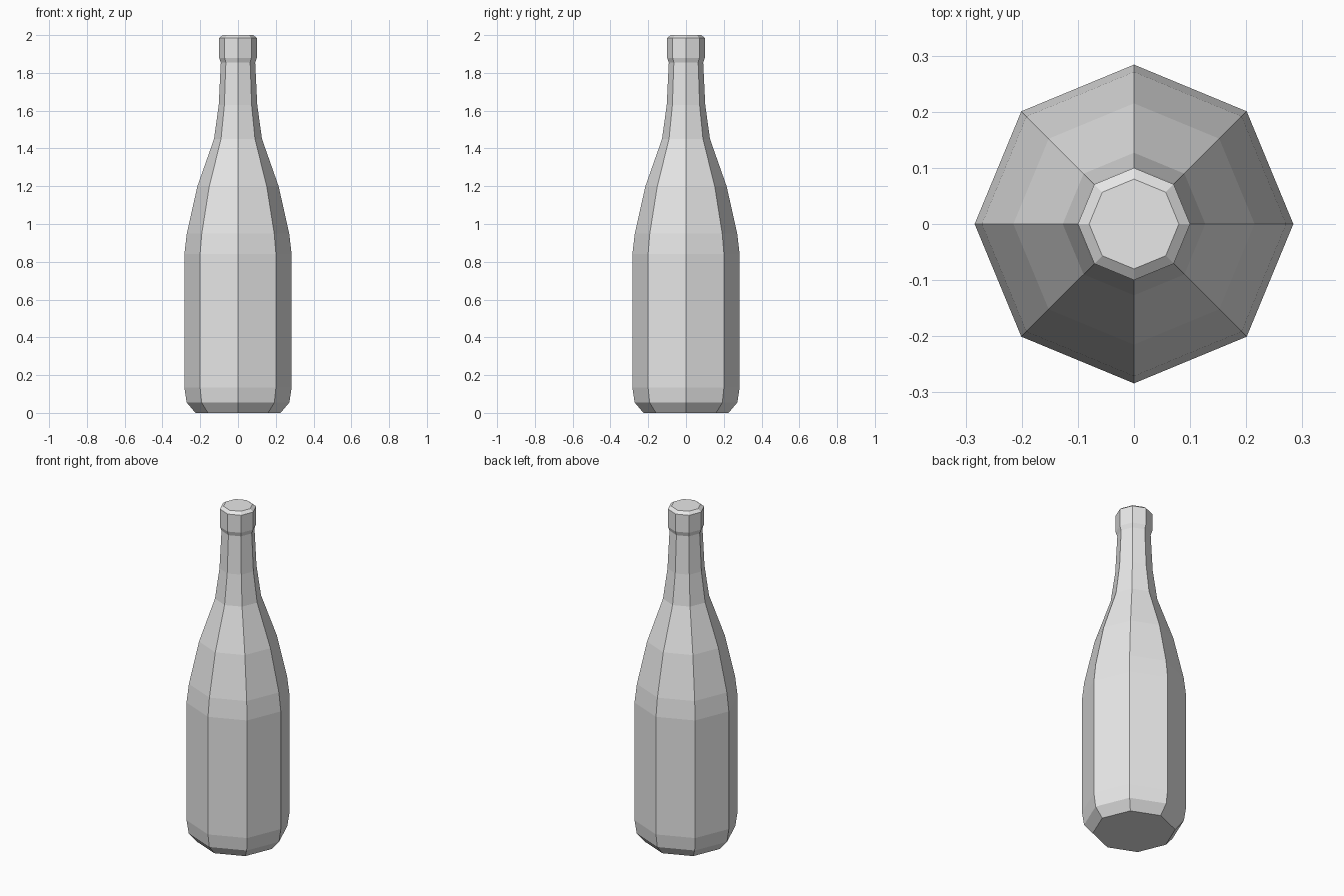
import bpy
import bmesh
from math import cos, sin, tau

SIDES = 8

cube = bpy.data.objects.get("Cube")
if cube:
    bpy.data.objects.remove(cube, do_unlink=True)


def make_material(name, colour):
    mat = bpy.data.materials.new(name)
    mat.use_nodes = True
    mat.diffuse_color = colour
    mat.node_tree.nodes["Principled BSDF"].inputs["Base Color"].default_value = colour
    return mat


def lathe(name, profile, mat):
    """Closed, flat-shaded solid from (radius, height) rings."""
    bm = bmesh.new()
    rings = [[bm.verts.new((r * cos(tau * i / SIDES), r * sin(tau * i / SIDES), z))
              for i in range(SIDES)] for r, z in profile]
    for low, high in zip(rings, rings[1:]):
        for i in range(SIDES):
            j = (i + 1) % SIDES
            bm.faces.new((low[i], low[j], high[j], high[i]))
    bm.faces.new(rings[0][::-1])
    bm.faces.new(rings[-1])
    mesh = bpy.data.meshes.new(name)
    bm.to_mesh(mesh)
    bm.free()
    mesh.materials.append(mat)
    obj = bpy.data.objects.new(name, mesh)
    bpy.context.collection.objects.link(obj)
    return obj


grey = make_material("light grey", (0.8, 0.8, 0.8, 1.0))

# Bottle: chamfered foot, body, shoulder, neck and lip
lathe("bottle", [
    (0.225, 0.0), (0.272, 0.055), (0.284, 0.135),
    (0.284, 0.84), (0.271, 0.95),
    (0.215, 1.2), (0.127, 1.45),
    (0.102, 1.63), (0.091, 1.855),
    (0.1, 1.88), (0.1, 1.985), (0.08, 2.0),
], grey)
